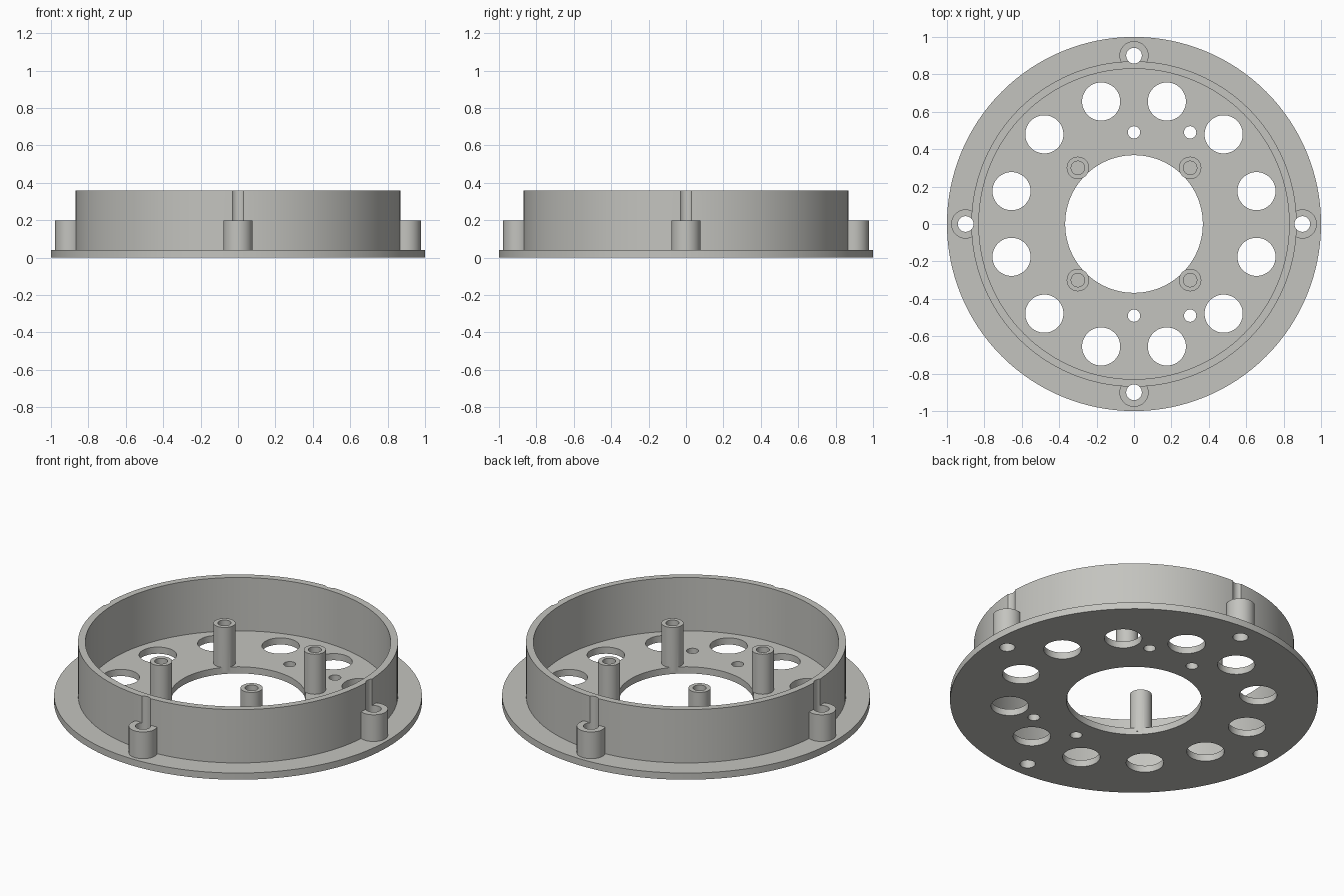
import bpy, math

if "Cube" in bpy.data.objects:
    bpy.data.objects.remove(bpy.data.objects["Cube"])

grey = bpy.data.materials.new("warm_grey")
grey.diffuse_color = (0.55, 0.55, 0.52, 1)
grey.use_nodes = True
grey.node_tree.nodes["Principled BSDF"].inputs["Base Color"].default_value = grey.diffuse_color


def cyl(name, r, z0, z1, x=0, y=0, n=32):
    bpy.ops.mesh.primitive_cylinder_add(vertices=n, radius=r, depth=z1 - z0,
                                        location=(x, y, (z0 + z1) / 2))
    ob = bpy.context.object
    ob.name = name
    return ob


def boolean(target, tools, op):
    """Apply a boolean with each tool, then discard the tools."""
    for tool in tools:
        mod = target.modifiers.new("bool", 'BOOLEAN')
        mod.operation, mod.solver, mod.object = op, 'EXACT', tool
        bpy.context.view_layer.objects.active = target
        bpy.ops.object.modifier_apply(modifier=mod.name)
        bpy.data.objects.remove(tool, do_unlink=True)


def polar(r, deg):
    a = math.radians(deg)
    return r * math.cos(a), r * math.sin(a)


lug_spots = [polar(0.9, 90 * k) for k in range(4)]
post_spots = [(sx * 0.3, sy * 0.3) for sx in (-1, 1) for sy in (-1, 1)]

# Base flange with the raised wall and four screw lugs
body = cyl("mounting_ring", 1.0, 0, 0.04, n=128)
boolean(body, [cyl("wall", 0.87, 0.02, 0.36, n=128)], 'UNION')
boolean(body, [cyl("lug", 0.078, 0.02, 0.2, x, y) for x, y in lug_spots], 'UNION')

# Hollow interior, centre opening and screw holes grooving the wall
boolean(body, [cyl("bore", 0.83, 0.04, 0.5, n=128),
               cyl("centre_hole", 0.368, -0.1, 0.1, n=96)], 'DIFFERENCE')
boolean(body, [cyl("screw_hole", 0.042, -0.1, 0.5, x, y) for x, y in lug_spots],
        'DIFFERENCE')

# Ring of twelve large holes and four small ones in the floor
holes = [cyl("vent", 0.102, -0.1, 0.1, *polar(0.678, 15 + 30 * k), n=48)
         for k in range(12)]
holes += [cyl("pin_hole", 0.033, -0.1, 0.1, x, y)
          for x in (0, 0.3) for y in (-0.49, 0.49)]
boolean(body, holes, 'DIFFERENCE')

# Hollow standoff posts around the centre opening
boolean(body, [cyl("post", 0.06, 0.02, 0.28, x, y) for x, y in post_spots], 'UNION')
boolean(body, [cyl("post_bore", 0.036, 0.045, 0.5, x, y) for x, y in post_spots],
        'DIFFERENCE')

body.data.materials.clear()
body.data.materials.append(grey)
for p in body.data.polygons:
    p.material_index = 0
bpy.ops.object.select_all(action='DESELECT')
body.select_set(True)
bpy.context.view_layer.objects.active = body
bpy.ops.object.shade_smooth_by_angle(angle=math.radians(30))
